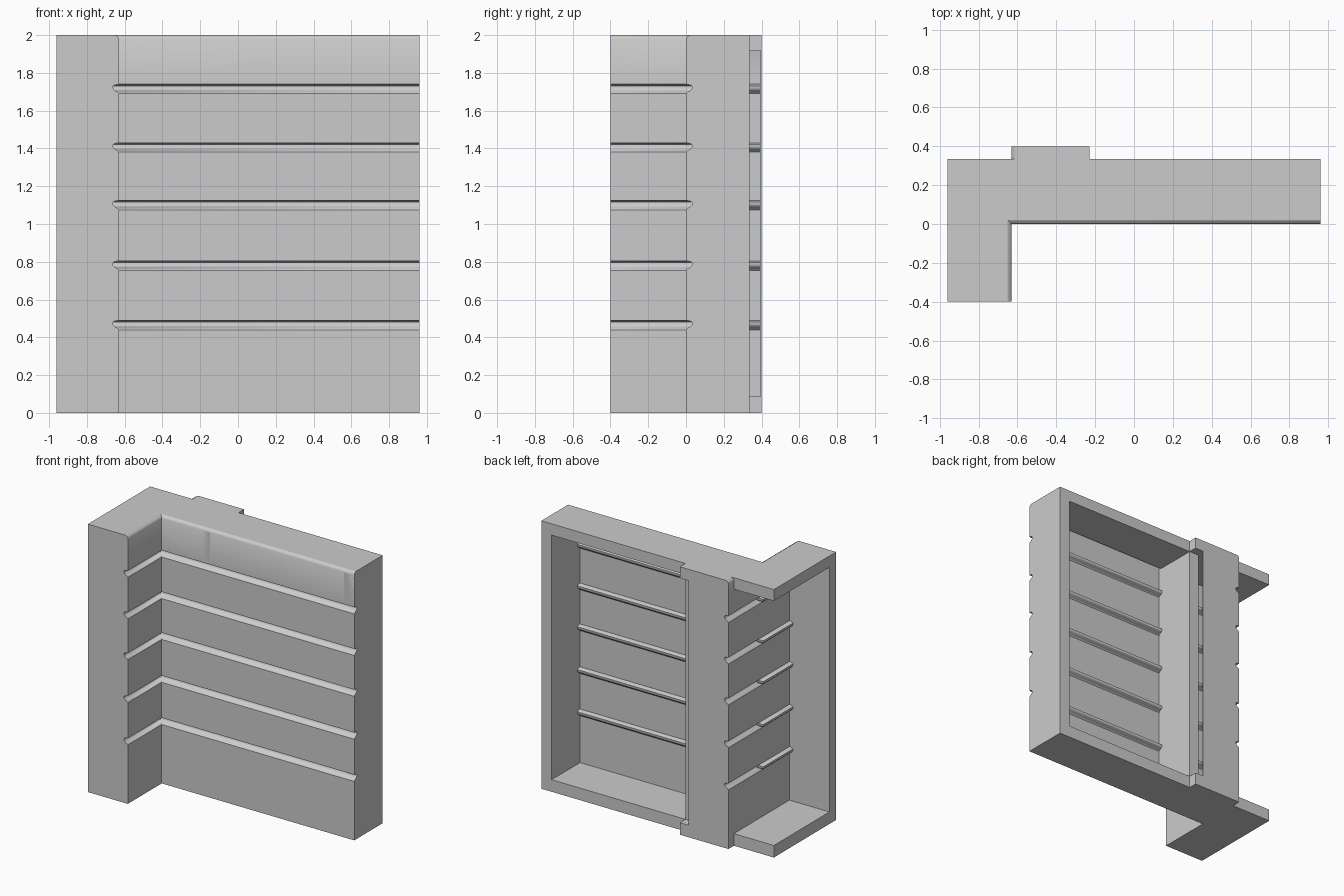
import bpy, bmesh

if "Cube" in bpy.data.objects:
    bpy.data.objects.remove(bpy.data.objects["Cube"])

GROOVES = [0.485, 0.80, 1.12, 1.425, 1.735]
LIP = 0.02
XC, X0, X1 = -0.63, -0.96, 0.96      # inner corner, left end, right end
YF, YB, YP = -0.40, 0.335, 0.40      # leg front, frame back, post back
PX = -0.23                           # right side of the post


def siding_profile():
    """(depth, z) outline of the grooved cladding, bottom to top."""
    pts = [(0, 0)]
    for t in GROOVES:
        pts += [(0, t - 0.045), (0.008, t - 0.036), (0.022, t - 0.029),
                (0.031, t - 0.018), (0.031, t - 0.004), (0.022, t + 0.001),
                (0, t + 0.005)]
    return pts + [(0, 1.98), (0.006, 1.992), (LIP, 2.0)]


PROFILE = siding_profile()


def finish(name, bm, smooth=False):
    me = bpy.data.meshes.new(name)
    bm.to_mesh(me)
    bm.free()
    ob = bpy.data.objects.new(name, me)
    bpy.context.collection.objects.link(ob)
    if smooth:
        bpy.context.view_layer.objects.active = ob
        ob.select_set(True)
        bpy.ops.object.shade_smooth_by_angle(angle=0.7)
        ob.select_set(False)
    return ob


def sheet(name, path):
    """Sweep the profile along plan points (x, y, inward x, inward y)."""
    bm = bmesh.new()
    cols = [[bm.verts.new((x + d * nx, y + d * ny, z)) for d, z in PROFILE]
            for x, y, nx, ny in path]
    for a, b in zip(cols, cols[1:]):
        for i in range(len(a) - 1):
            bm.faces.new((a[i], b[i], b[i + 1], a[i + 1]))
    return finish(name, bm, True)


def prism(name, pts, vec):
    """Extrude a closed 3D outline along a vector."""
    bm = bmesh.new()
    face = bm.faces.new([bm.verts.new(p) for p in pts])
    ext = bmesh.ops.extrude_face_region(bm, geom=[face], use_keep_orig=True)
    moved = [v for v in ext["geom"] if isinstance(v, bmesh.types.BMVert)]
    bmesh.ops.translate(bm, verts=moved, vec=vec)
    bmesh.ops.recalc_face_normals(bm, faces=bm.faces)
    return finish(name, bm)


def plan(z, i):
    """Shared plan outline of the wall, front edge set in by i."""
    return [(x, y, z) for x, y in [
        (X0, YF), (XC - i, YF), (XC - i, i), (X1, i), (X1, YB), (PX, YB),
        (PX, YP), (XC + i, YP), (XC + i, YB), (X0, YB)]]


# grooved cladding: leg and main wall, mitred at the inner corner
sheet("front_cladding", [(XC, YF, -1, 0), (XC, 0, -1, 1), (X1, 0, 0, 1)])
# cladding on the left side of the rear post
sheet("post_cladding", [(XC, YP, 1, 0), (XC, 0, 1, 1)])

# top and bottom slabs
prism("bottom_slab", plan(0, 0), (0, 0, 0.09))
prism("top_slab", plan(2, LIP), (0, 0, -0.085))

# upright end plates that follow the groove profile
for name, x in (("right_end_plate", X1 - 0.085), ("middle_plate", PX - 0.08)):
    w = X1 - x if x > 0 else 0.08
    prism(name, [(x, d, z) for d, z in PROFILE] + [(x, YB, 2), (x, YB, 0)],
          (w, 0, 0))
prism("leg_front_plate", [(XC - d, YF, z) for d, z in PROFILE]
      + [(X0, YF, 2), (X0, YF, 0)], (0, 0.08, 0))
prism("post_back_plate", [(XC + d, YP, z) for d, z in PROFILE]
      + [(-0.30, YP, 2), (-0.30, YP, 0)], (0, -0.008, 0))
